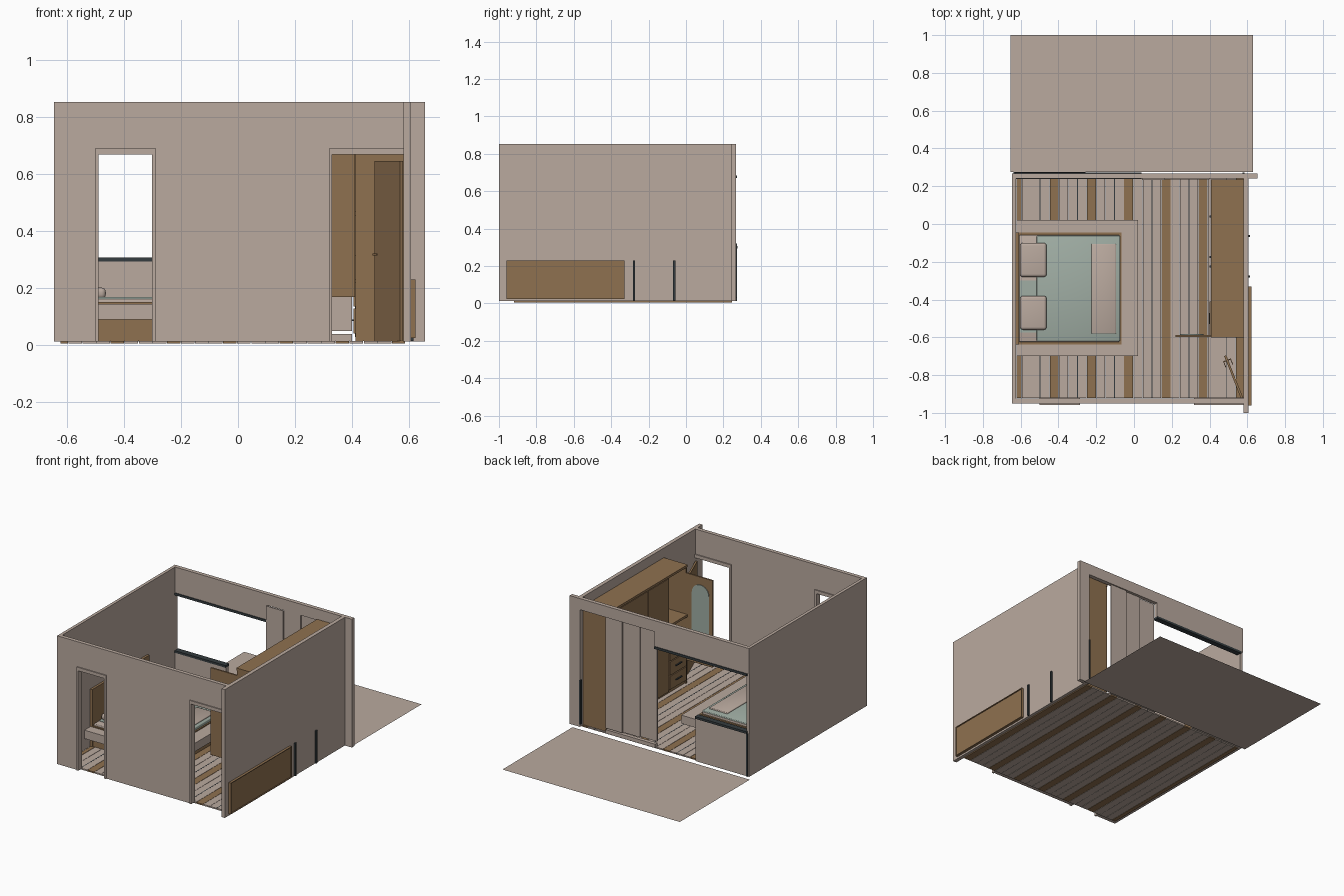
import bpy, bmesh, math
from mathutils import Vector


def material(name, rgb):
    m = bpy.data.materials.new(name)
    m.diffuse_color = (*rgb, 1)
    return m


PALE = material("pale_plaster", (0.49, 0.40, 0.345))
WOOD = material("brown_wood", (0.275, 0.165, 0.08))
MINT = material("mint_fabric", (0.35, 0.42, 0.37))
DARK = material("dark_metal", (0.035, 0.045, 0.05))


def finish(name, bm, mat):
    me = bpy.data.meshes.new(name)
    bm.to_mesh(me)
    bm.free()
    ob = bpy.data.objects.new(name, me)
    me.materials.append(mat)
    bpy.context.collection.objects.link(ob)
    return ob


def boxes(name, mat, *extents):
    """One object made of boxes, each given as x0, x1, y0, y1, z0, z1."""
    bm = bmesh.new()
    for x0, x1, y0, y1, z0, z1 in extents:
        vs = bmesh.ops.create_cube(bm, size=1)["verts"]
        for v in vs:
            v.co = Vector(((x0 + x1) / 2 + v.co.x * (x1 - x0),
                           (y0 + y1) / 2 + v.co.y * (y1 - y0),
                           (z0 + z1) / 2 + v.co.z * (z1 - z0)))
    return finish(name, bm, mat)


def soften(ob, width, segments=4):
    b = ob.modifiers.new("round", "BEVEL")
    b.width, b.segments = width, segments
    for p in ob.data.polygons:
        p.use_smooth = True


B, T = 0.013, 0.853  # bottom and top of the walls

# Terrace sheet behind the room
bm = bmesh.new()
bm.faces.new([bm.verts.new(c) for c in
              ((-0.655, 0.275, 0), (0.63, 0.275, 0), (0.63, 1, 0), (-0.655, 1, 0))])
finish("terrace", bm, PALE)

# Floor planks: every fourth one is brown, with a dark joint between
pitch = 0.197
pale, brown, joints = [], [], []
for i in range(7):
    x = -0.643 + pitch * i
    for k in range(4):
        a, b = x + k * pitch / 4, x + (k + 1) * pitch / 4 - 0.002
        a, b = max(a, -0.622), min(b, 0.585)
        if b - a > 0.01:
            (brown if k == 0 else pale).append((a, b, -0.92, 0.245, 0.006, 0.015))
    if i < 6:
        j = x + pitch * 0.75
        joints.append((j - 0.004, j + 0.001, -0.92, 0.245, 0.0065, 0.0155))
boxes("floor_pale_planks", PALE, *pale)
boxes("floor_brown_planks", WOOD, *brown)
boxes("floor_joints", DARK, *joints)

# Walls
boxes("left_wall", PALE, (-0.645, -0.625, -0.95, 0.265, B, T))
boxes("right_wall", PALE, (0.58, 0.605, -1, 0.262, B, T))
F = (-0.95, -0.925)
boxes("front_wall", PALE,
      (-0.645, -0.49, *F, B, T), (-0.49, -0.30, *F, 0.67, T),
      (-0.30, 0.33, *F, B, T), (0.33, 0.58, *F, 0.67, T))
K = (0.242, 0.268)
boxes("back_wall", PALE,
      (0.58, 0.655, *K, B, T), (0.04, 0.58, *K, 0.78, T),
      (-0.645, 0.04, *K, 0.685, T), (-0.645, -0.256, *K, B, 0.293))

# Door casings on the front wall
C = (-0.957, -0.918)
boxes("left_casing", PALE, (-0.50, -0.488, *C, B, 0.69), (-0.302, -0.287, *C, B, 0.69),
      (-0.488, -0.302, *C, 0.668, 0.69))
boxes("right_casing", PALE, (0.318, 0.33, *C, B, 0.69), (0.33, 0.58, *C, 0.668, 0.69))

# Window trim, sill and sliding panels at the back
boxes("window_trim", DARK, (-0.63, 0.04, 0.238, 0.272, 0.67, 0.685),
      (-0.63, -0.256, 0.238, 0.275, 0.293, 0.307),
      (-0.637, -0.625, 0.268, 0.274, B, 0.293), (0.574, 0.584, 0.255, 0.272, 0.03, 0.32))
boxes("sliding_panels", PALE, (0.042, 0.165, 0.232, 0.240, 0.05, 0.78),
      (0.16, 0.285, 0.242, 0.250, 0.05, 0.78), (0.28, 0.40, 0.252, 0.260, 0.05, 0.78))
boxes("sliding_track", PALE, (0.042, 0.40, 0.235, 0.26, 0.015, 0.04))

# Outside bench board with a raised rim, and two dark uprights
boxes("outside_board", WOOD, (0.605, 0.615, -0.955, -0.335, 0.03, 0.225),
      (0.605, 0.621, -0.96, -0.33, 0.225, 0.23), (0.605, 0.621, -0.96, -0.33, 0.025, 0.03),
      (0.605, 0.621, -0.96, -0.955, 0.03, 0.225), (0.605, 0.621, -0.335, -0.33, 0.03, 0.225))
boxes("outside_uprights", DARK, *[(0.605, 0.615, y - 0.006, y + 0.006, 0.015, 0.23)
                                  for y in (-0.278, -0.063)])

# Bed
boxes("bed_base", WOOD, (-0.61, -0.05, -0.63, -0.05, 0.015, 0.09))
boxes("bed_platform", PALE, (-0.622, 0.02, -0.70, 0.02, 0.09, 0.145))
boxes("bed_rim", WOOD, (-0.615, -0.065, -0.637, -0.625, 0.14, 0.151),
      (-0.615, -0.065, -0.057, -0.045, 0.14, 0.151),
      (-0.077, -0.065, -0.637, -0.045, 0.14, 0.151))
boxes("headboard", WOOD, (-0.625, -0.61, -0.637, -0.045, 0.015, 0.39))
soften(boxes("mattress", PALE, (-0.608, -0.078, -0.624, -0.058, 0.14, 0.162)), 0.004, 2)
boxes("sheet", MINT, (-0.605, -0.49, -0.575, -0.30, 0.155, 0.1645))
soften(boxes("duvet", MINT, (-0.515, -0.074, -0.62, -0.062, 0.148, 0.17)), 0.004, 2)
soften(boxes("throw", PALE, (-0.225, -0.095, -0.58, -0.105, 0.16, 0.178)), 0.004, 2)
for i, y in enumerate((-0.19, -0.47)):
    soften(boxes(f"pillow_{i}", PALE, (-0.603, -0.463, y - 0.09, y + 0.09, 0.163, 0.202)), 0.015)

# Wardrobe: closed part, open bay, doors, drawers
boxes("wardrobe_body", WOOD, (0.42, 0.58, -0.41, 0.235, 0.015, 0.775))
boxes("wardrobe_bay", WOOD, (0.57, 0.58, -0.60, -0.41, 0.015, 0.775),
      (0.412, 0.58, -0.60, -0.588, 0.015, 0.775), (0.408, 0.58, -0.60, 0.235, 0.775, 0.79),
      (0.42, 0.57, -0.588, -0.41, 0.015, 0.04), (0.42, 0.57, -0.588, -0.41, 0.32, 0.332),
      (0.40, 0.57, -0.588, -0.41, 0.455, 0.47))
w = 0.645 / 3
boxes("wardrobe_doors", WOOD, *[(0.41, 0.421, -0.41 + i * w + 0.002, -0.41 + (i + 1) * w - 0.002,
                                 0.03, 0.77) for i in range(3)])
boxes("wardrobe_handles", DARK, *[(0.40, 0.41, y - 0.005, y + 0.005, 0.30, 0.38)
                                  for y in (0.04, -0.175, -0.225)])
dz = 0.28 / 3
boxes("drawers", WOOD, *[(0.405, 0.56, -0.585, -0.413, 0.042 + i * dz, 0.036 + (i + 1) * dz)
                         for i in range(3)])
boxes("drawer_pulls", DARK, *[(0.397, 0.405, -0.53, -0.47, 0.085 + i * dz, 0.091 + i * dz)
                              for i in range(3)])

# Open wardrobe door with an arched mirror on its inner side
boxes("wardrobe_open_door", WOOD, (0.22, 0.41, -0.597, -0.587, 0.17, 0.74))
bm = bmesh.new()
r, cx = 0.062, 0.305
ring = [(cx - r, 0.29), (cx + r, 0.29)]
ring += [(cx + r * math.cos(a), 0.628 + r * math.sin(a))
         for a in (math.pi * k / 16 for k in range(17))]
face = bm.faces.new([bm.verts.new((x, -0.587, z)) for x, z in ring])
ext = bmesh.ops.extrude_face_region(bm, geom=[face])["geom"]
bmesh.ops.translate(bm, vec=(0, 0.004, 0), verts=[g for g in ext if isinstance(g, bmesh.types.BMVert)])
bmesh.ops.recalc_face_normals(bm, faces=bm.faces)
finish("arched_mirror", bm, MINT)

# Entrance door standing open, with its lever on both sides
hinge, swing = (0.573, -0.925, 0), math.atan2(0.228, -0.09)
door = boxes("entrance_door", WOOD, (0, 0.245, -0.006, 0.006, 0.015, 0.645))
lever = boxes("entrance_lever", WOOD, (0.215, 0.221, -0.022, 0.022, 0.315, 0.321),
              (0.185, 0.221, 0.018, 0.022, 0.314, 0.322),
              (0.185, 0.221, -0.022, -0.018, 0.314, 0.322))
for ob in (door, lever):
    ob.location = hinge
    ob.rotation_euler.z = swing
